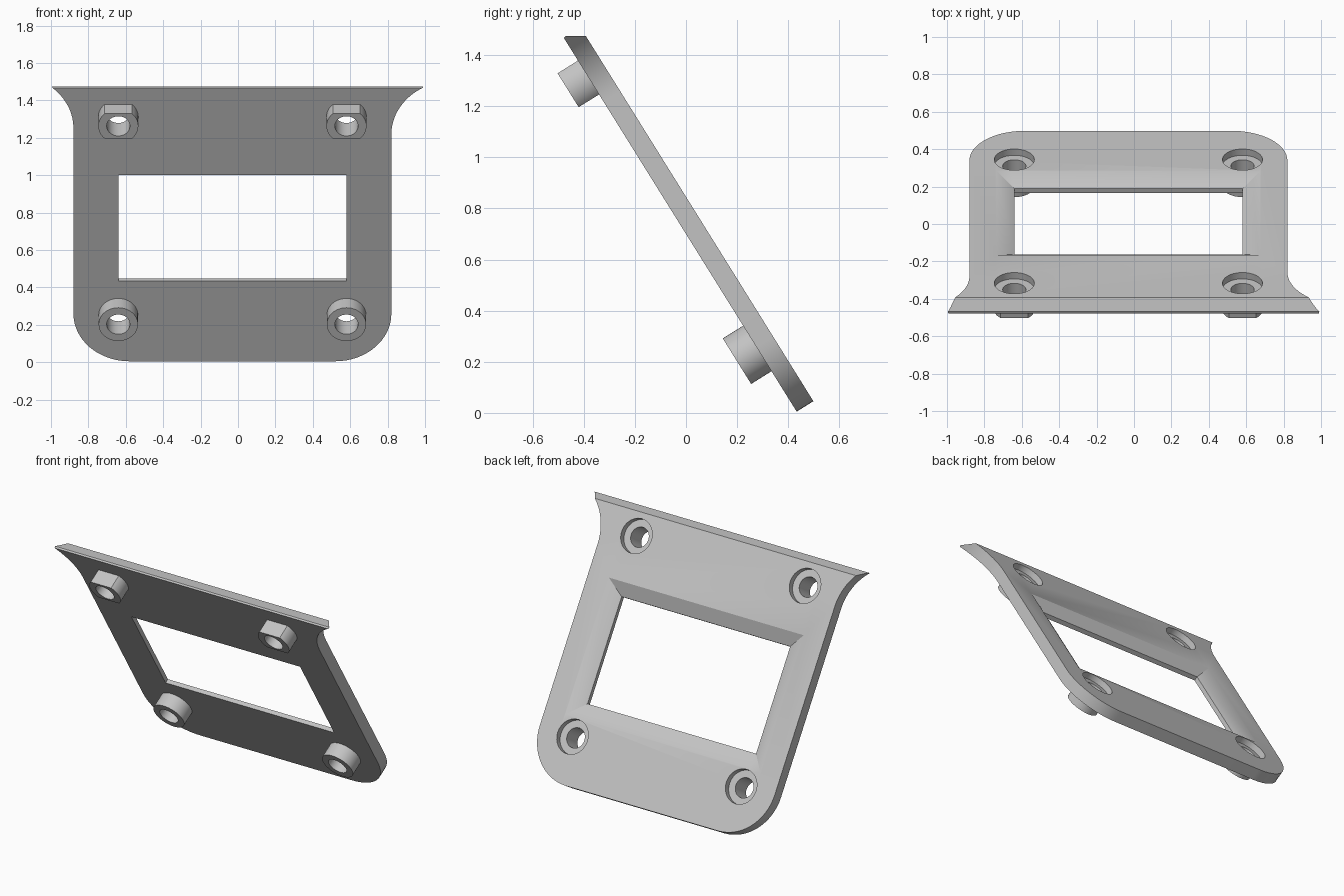
import bpy, bmesh
from math import sin, cos, pi, asin, sqrt
from mathutils import Matrix, Vector

if "Cube" in bpy.data.objects:
    bpy.data.objects.remove(bpy.data.objects["Cube"])

grey = bpy.data.materials.new("light grey")
grey.use_nodes = True
colour = (0.55, 0.55, 0.55, 1)
grey.diffuse_color = colour
grey.node_tree.nodes["Principled BSDF"].inputs["Base Color"].default_value = colour

THICK = 0.077
LEFT, RIGHT, MID = 0.82, -0.88, -0.03
HOLE_X = (-0.64, 0.58)
LOW, HIGH = 0.291, 1.54

# Tilted frame: x across, y up the slope, z out of the front face
up = Vector((0, -0.529, 0.849)).normalized()
out = Vector((1, 0, 0)).cross(up)
tilt = Matrix.Translation((0, 0.433, 0.005)) @ Matrix(
    ((1, 0, 0), up, out)).transposed().to_4x4()


def loft(name, loops):
    """Closed solid through a stack of (outline, depth) loops."""
    bm = bmesh.new()
    rings = [[bm.verts.new((x, y, z)) for x, y in pts] for pts, z in loops]
    for a, b in zip(rings, rings[1:]):
        for i in range(len(a)):
            j = (i + 1) % len(a)
            bm.faces.new((a[i], a[j], b[j], b[i]))
    bm.faces.new(rings[0])
    bm.faces.new(rings[-1])
    bmesh.ops.recalc_face_normals(bm, faces=bm.faces[:])
    mesh = bpy.data.meshes.new(name)
    bm.to_mesh(mesh)
    bm.free()
    obj = bpy.data.objects.new(name, mesh)
    bpy.context.collection.objects.link(obj)
    mesh.materials.append(grey)
    return obj


def combine(target, tool, operation):
    mod = target.modifiers.new("combine", 'BOOLEAN')
    mod.operation, mod.solver, mod.object = operation, 'EXACT', tool
    bpy.context.view_layer.objects.active = target
    bpy.ops.object.modifier_apply(modifier=mod.name)
    bpy.data.objects.remove(tool)


def arc(cx, cy, r, start, end, n=16):
    return [(cx + r * cos(start + (end - start) * i / n),
             cy + r * sin(start + (end - start) * i / n)) for i in range(n + 1)]


def circle(cx, cy, r, n=48):
    return arc(cx, cy, r, 0, 2 * pi, n)[:-1]


def rect(x0, x1, y0, y1):
    return [(x0, y0), (x1, y0), (x1, y1), (x0, y1)]


# Plate outline: rounded bottom corners, flared top corners
R, FLARE, TOP = 0.3, 0.34, 1.75
left_start, right_start = 1.43, 1.47
a_left = asin((TOP - left_start) / FLARE)
a_right = asin((TOP - right_start) / FLARE)
outline = (arc(RIGHT + R, R, R, pi, 1.5 * pi)
           + arc(LEFT - R, R, R, 1.5 * pi, 2 * pi)
           + arc(LEFT + FLARE, left_start, FLARE, pi, pi - a_left)
           + arc(RIGHT - FLARE, right_start, FLARE, a_right, 0))
plate = loft("panel_frame", [(outline, 0), (outline, -THICK)])

# Front bosses: round below, flattened above and below at the top
for x in HOLE_X:
    boss = circle(x, LOW, 0.105)
    combine(plate, loft("boss", [(boss, -0.02), (boss, 0.094)]), 'UNION')
    flat = 0.078
    a = asin(flat / 0.107)
    slot = arc(x, HIGH, 0.107, -a, a) + arc(x, HIGH, 0.107, pi - a, pi + a)
    combine(plate, loft("boss", [(slot, -0.02), (slot, 0.094)]), 'UNION')

# Screw holes with counterbores in the back
for x in HOLE_X:
    for y in (LOW, HIGH):
        bore, hole = circle(x, y, 0.107), circle(x, y, 0.062)
        combine(plate, loft("bore", [(bore, -0.037), (bore, -0.2)]), 'DIFFERENCE')
        combine(plate, loft("hole", [(hole, 0.2), (hole, -0.2)]), 'DIFFERENCE')

# Window with a thin straight lip and a bevel opening to the back
inner = rect(-0.64, 0.58, 0.505, 1.172)
wide = rect(-0.83, 0.77, 0.307, 1.342)
lip = 0.028
combine(plate, loft("window", [(inner, 0.1), (inner, -lip),
                               (wide, -lip - 2 * (THICK - lip))]), 'DIFFERENCE')

# Stand the plate on its slope, then trim the top level with a small front chamfer
plate.data.transform(tilt)
bm = bmesh.new()
bm.from_mesh(plate.data)
for point, normal in (((0, 0, 1.475), (0, 0, 1)),
                      ((0, -0.469, 1.475), (0, -0.65, 0.76))):
    cut = bmesh.ops.bisect_plane(bm, geom=bm.verts[:] + bm.edges[:] + bm.faces[:],
                                 plane_co=point, plane_no=normal, clear_outer=True)
    rim = [e for e in cut["geom_cut"] if isinstance(e, bmesh.types.BMEdge)]
    bmesh.ops.holes_fill(bm, edges=rim, sides=0)
bmesh.ops.recalc_face_normals(bm, faces=bm.faces[:])
bm.to_mesh(plate.data)
bm.free()

bpy.ops.object.select_all(action='DESELECT')
plate.select_set(True)
bpy.context.view_layer.objects.active = plate
bpy.ops.object.shade_smooth_by_angle(angle=0.5)
